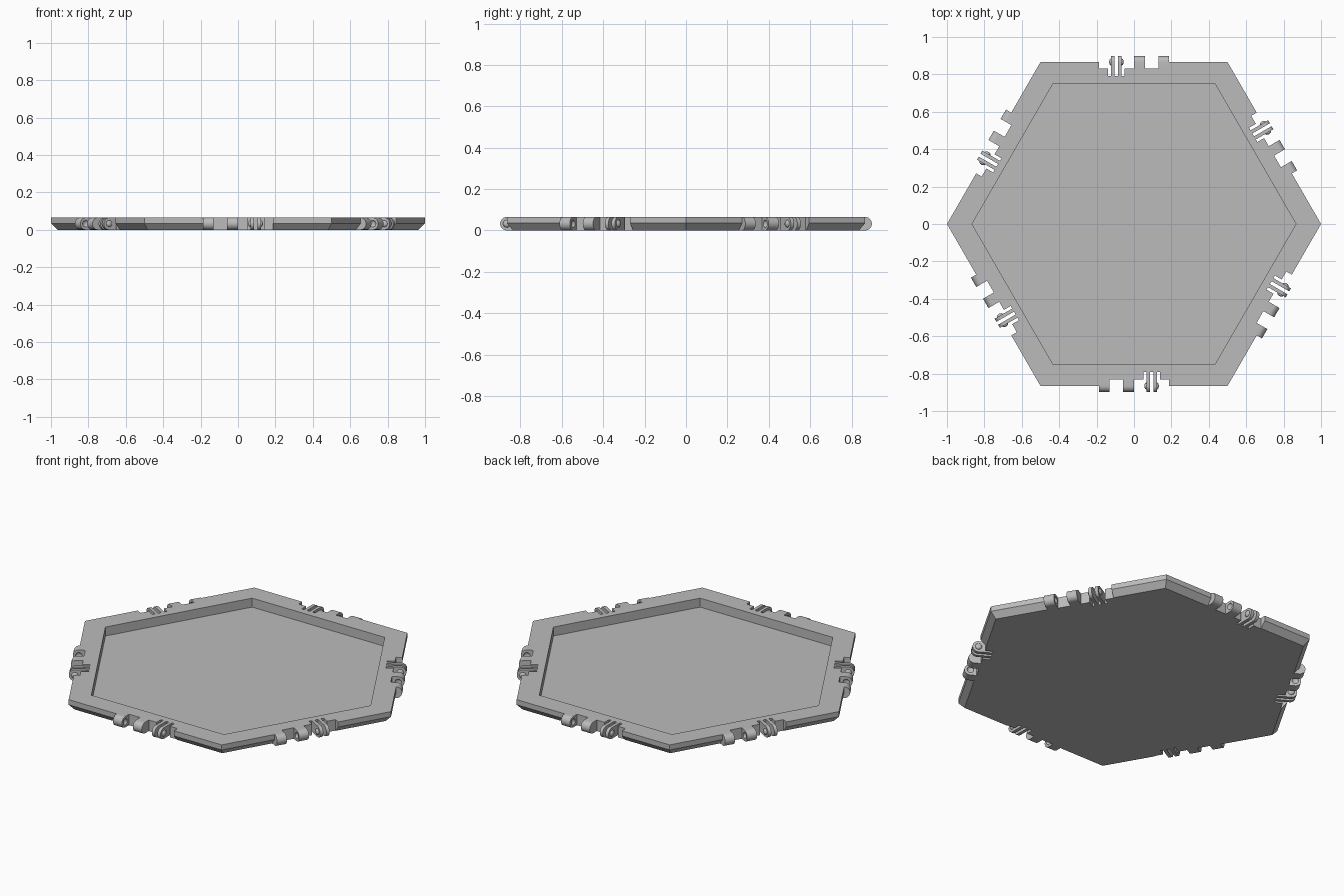
import bpy, bmesh
from math import sin, cos, pi, radians
from mathutils import Matrix, Vector

if "Cube" in bpy.data.objects:
    bpy.data.objects.remove(bpy.data.objects["Cube"], do_unlink=True)

H = 0.065            # tray height
R = H / 2            # hinge radius
EDGE = -cos(pi / 6)  # y of the front edge, also the hinge axis
WALL = -0.832        # y of the recessed hinge wall
SLOT = -0.79         # y of the slot ends
NOTCH = 0.1875       # half width of the hinge recess

grey = bpy.data.materials.new("warm_grey_plastic")
grey.use_nodes = True
colour = (0.5, 0.5, 0.5, 1)
grey.diffuse_color = colour
grey.node_tree.nodes["Principled BSDF"].inputs["Base Color"].default_value = colour


def make_object(name, bm):
    bmesh.ops.recalc_face_normals(bm, faces=bm.faces)
    mesh = bpy.data.meshes.new(name)
    bm.to_mesh(mesh)
    bm.free()
    mesh.materials.append(grey)
    obj = bpy.data.objects.new(name, mesh)
    bpy.context.collection.objects.link(obj)
    return obj


def prism(bm, points, push):
    """Closed outline swept along a vector."""
    face = bm.faces.new([bm.verts.new(p) for p in points])
    ext = bmesh.ops.extrude_face_region(bm, geom=[face], use_keep_orig=True)
    moved = [g for g in ext["geom"] if isinstance(g, bmesh.types.BMVert)]
    bmesh.ops.translate(bm, verts=moved, vec=Vector(push))


def rounded_bar(bm, x0, x1):
    """Bar from the recessed wall with a half-round end."""
    outline = [(x0, WALL, 0), (x0, WALL, H)]
    for i in range(17):
        a = pi / 2 + pi * i / 16
        outline.append((x0, EDGE + R * cos(a), R + R * sin(a)))
    prism(bm, outline, (x1 - x0, 0, 0))


def dome(bm, x):
    """Flattened ball on the hinge axis."""
    m = Matrix.Translation((x, EDGE, R)) @ Matrix.Diagonal((0.011, 0.018, 0.018, 1))
    m = m @ Matrix.Rotation(pi / 2, 4, "Y")
    bmesh.ops.create_uvsphere(bm, u_segments=20, v_segments=12, radius=1, matrix=m)


def around_six(bm):
    """Repeat the front side's geometry on all six sides."""
    geom = bm.verts[:] + bm.edges[:] + bm.faces[:]
    for k in range(1, 6):
        copy = bmesh.ops.duplicate(bm, geom=geom)["geom"]
        verts = [g for g in copy if isinstance(g, bmesh.types.BMVert)]
        bmesh.ops.rotate(bm, verts=verts, matrix=Matrix.Rotation(k * pi / 3, 3, "Z"))
    return bm


def cut(obj, cutter):
    cutter.hide_render = True
    mod = obj.modifiers.new("cut", "BOOLEAN")
    mod.operation, mod.solver, mod.object = "DIFFERENCE", "EXACT", cutter
    bpy.context.view_layer.objects.active = obj
    bpy.ops.object.modifier_apply(modifier=mod.name)
    bpy.data.objects.remove(cutter, do_unlink=True)


# Hexagonal tray: chamfered underside, flat rim, sunken floor
bm = bmesh.new()
rings = []
for radius, z in [(0.965, 0), (1, 0.035), (1, H), (0.866, H), (0.866, 0.012)]:
    rings.append([bm.verts.new((radius * cos(k * pi / 3), radius * sin(k * pi / 3), z))
                  for k in range(6)])
for low, high in zip(rings, rings[1:]):
    for k in range(6):
        n = (k + 1) % 6
        bm.faces.new((low[k], low[n], high[n], high[k]))
bm.faces.new(rings[0])
bm.faces.new(rings[-1])
tray = make_object("tray", bm)

# Recess with three narrow slots that free the clip fingers
fingers = [(0.066, 0.085), (0.103, 0.122)]
slots = [(0.05, 0.066), (0.085, 0.103), (0.122, 0.138)]
outline = [(-NOTCH, -1), (-NOTCH, WALL)]
for a, b in slots:
    outline += [(a, WALL), (a, SLOT), (b, SLOT), (b, WALL)]
outline += [(NOTCH, WALL), (NOTCH, -1)]
bm = bmesh.new()
prism(bm, [(x, y, -0.1) for x, y in outline], (0, 0, 0.3))
cut(tray, make_object("recess_cutter", around_six(bm)))

# Two solid knuckles per side, dimpled where they face each other
bm = bmesh.new()
rounded_bar(bm, -NOTCH, -0.13)
rounded_bar(bm, -0.0575, 0)
knuckles = make_object("hinge_knuckles", around_six(bm))
bm = bmesh.new()
dome(bm, -0.13)
dome(bm, -0.0575)
cut(knuckles, make_object("dimple_cutter", around_six(bm)))

# Two springy clip fingers per side with outward bumps
bm = bmesh.new()
for a, b in fingers:
    rounded_bar(bm, a, b)
clips = make_object("clip_fingers", around_six(bm))
bm = bmesh.new()
dome(bm, fingers[0][0])
dome(bm, fingers[1][1])
bumps = make_object("clip_bumps", around_six(bm))

# Smooth the round ends, keep the edges sharp
for obj in (knuckles, clips, bumps):
    bpy.ops.object.select_all(action="DESELECT")
    obj.select_set(True)
    bpy.context.view_layer.objects.active = obj
    bpy.ops.object.shade_smooth_by_angle(angle=radians(35))
